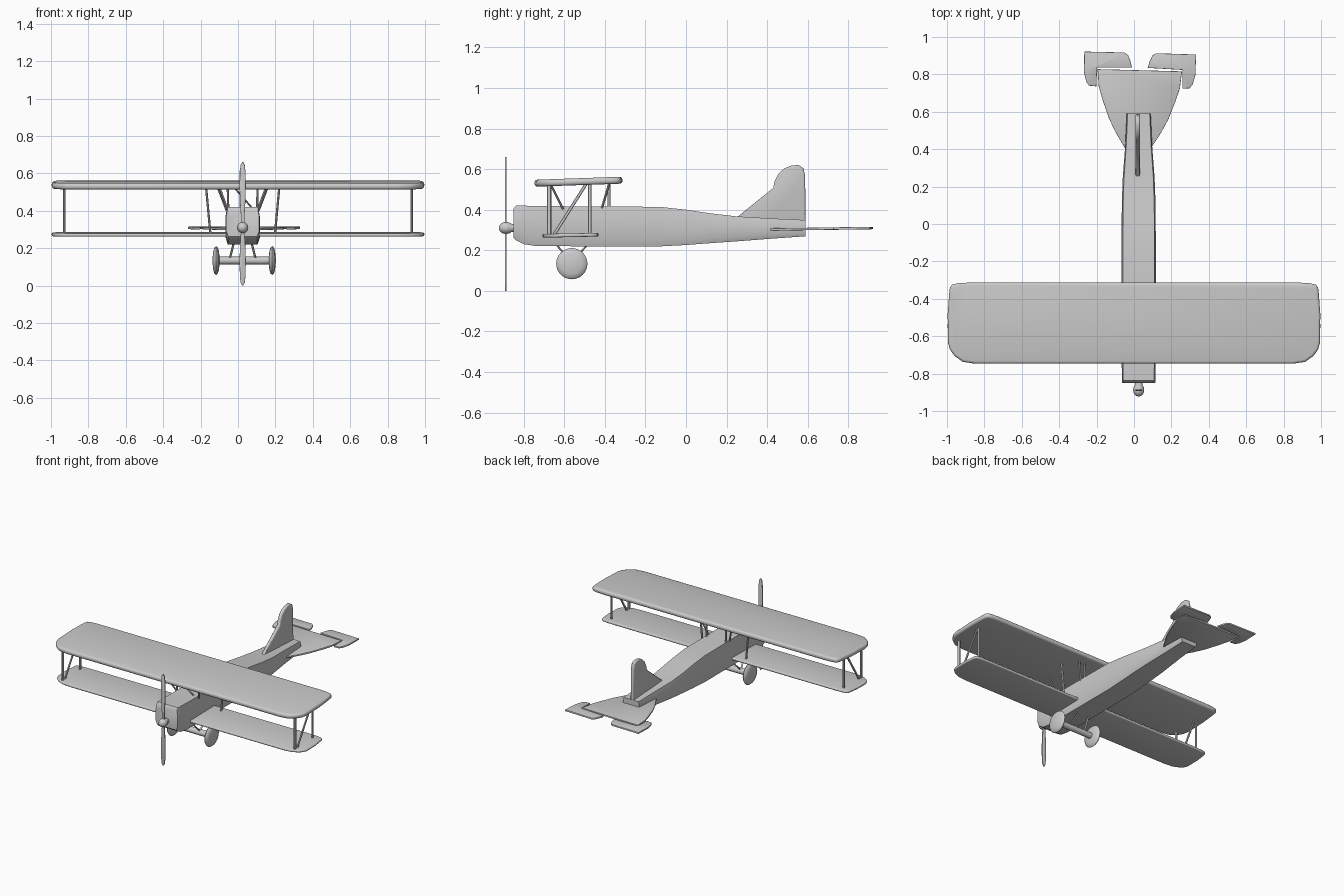
import bpy, bmesh, math
from mathutils import Vector, Matrix

if "Cube" in bpy.data.objects:
    bpy.data.objects.remove(bpy.data.objects["Cube"])

CX = 0.025  # centre line of fuselage


def finish(name, bm, smooth=True):
    bmesh.ops.recalc_face_normals(bm, faces=bm.faces[:])
    me = bpy.data.meshes.new(name)
    bm.to_mesh(me)
    bm.free()
    ob = bpy.data.objects.new(name, me)
    bpy.context.collection.objects.link(ob)
    if smooth:
        bpy.ops.object.select_all(action='DESELECT')
        ob.select_set(True)
        bpy.context.view_layer.objects.active = ob
        bpy.ops.object.shade_smooth_by_angle(angle=math.radians(40))
    return ob


def plate(name, pts, thick, bevel=0.0, segs=3):
    """Flat outline in XY, thickened evenly about z = 0, with rounded rims."""
    bm = bmesh.new()
    f = bm.faces.new([bm.verts.new((x, y, -thick / 2)) for x, y in pts])
    ext = bmesh.ops.extrude_face_region(bm, geom=[f])
    bmesh.ops.translate(bm, vec=(0, 0, thick),
                        verts=[g for g in ext['geom'] if isinstance(g, bmesh.types.BMVert)])
    bmesh.ops.recalc_face_normals(bm, faces=bm.faces[:])
    if bevel:
        rim = [e for e in bm.edges if abs(e.verts[0].co.z - e.verts[1].co.z) < 1e-6]
        bmesh.ops.bevel(bm, geom=rim, offset=bevel, segments=segs, affect='EDGES', profile=0.5)
    return finish(name, bm)


def loft(name, rings, smooth=True):
    bm = bmesh.new()
    rows = [[bm.verts.new(p) for p in r] for r in rings]
    n = len(rows[0])
    for a, b in zip(rows, rows[1:]):
        for i in range(n):
            bm.faces.new((a[i], a[(i + 1) % n], b[(i + 1) % n], b[i]))
    bm.faces.new(rows[0])
    bm.faces.new(rows[-1])
    return finish(name, bm, smooth)


def lathe(name, prof, centre, axis, n=24):
    """Turn (radius, distance) pairs around the x or y axis."""
    rings = []
    for r, d in prof:
        ring = []
        for i in range(n):
            a = 2 * math.pi * i / n
            u, v = r * math.cos(a), r * math.sin(a)
            ring.append(Vector((d, u, v) if axis == 'x' else (u, d, v)) + Vector(centre))
        rings.append(ring)
    return loft(name, rings)


def strut(name, a, b, ry=0.008, rx=0.006):
    """Streamlined rod between two points, deeper fore and aft."""
    rings = [[Vector(p) + Vector((rx * math.cos(i * math.pi / 4), ry * math.sin(i * math.pi / 4), 0))
              for i in range(8)] for p in (a, b)]
    return loft(name, rings)


def mirrored(half):
    return half + [(-x, y) for x, y in reversed(half)]


# wings
half = [(0.85, -0.217), (0.915, -0.207), (0.96, -0.175), (0.985, -0.14), (0.995, -0.1),
        (0.996, 0.05), (0.988, 0.16), (0.984, 0.19), (0.972, 0.206), (0.94, 0.213), (0.88, 0.217)]
upper = plate("upper_wing", mirrored(half), 0.034, 0.014)
upper.location = (0, -0.53, 0.538)
upper.rotation_euler.x = 0.035
lower = plate("lower_wing", mirrored([(x, y * 0.64) for x, y in half]), 0.018, 0.007)
lower.location = (0, -0.569, 0.274)
lower.rotation_euler.x = 0.02

# fuselage: y, half width, bottom, top
stations = [(-0.85, 0.088, 0.262, 0.405), (-0.838, 0.09, 0.25, 0.42), (-0.80, 0.09, 0.23, 0.42),
            (-0.74, 0.091, 0.221, 0.418), (-0.45, 0.092, 0.219, 0.416), (-0.13, 0.092, 0.219, 0.414),
            (0.0, 0.091, 0.226, 0.40), (0.12, 0.09, 0.235, 0.382), (0.25, 0.085, 0.244, 0.367),
            (0.42, 0.072, 0.257, 0.357), (0.59, 0.064, 0.269, 0.349)]
rings = []
for y, w, b, t in stations:
    sec = [(0.86, b), (1.0, b + (t - b) * 0.2), (1.0, b + (t - b) * 0.75), (0.92, t)]
    rings.append([(CX + w * k, y, z) for k, z in sec] +
                 [(CX - w * k, y, z) for k, z in reversed(sec)])
loft("fuselage", rings)

# tail fin: outline drawn as (y, z), stood upright
fin = plate("tail_fin", [(0.25, 0.362), (0.43, 0.507), (0.437, 0.54), (0.455, 0.577), (0.485, 0.604),
                         (0.52, 0.618), (0.555, 0.62), (0.578, 0.605), (0.587, 0.57), (0.59, 0.34),
                         (0.4, 0.34)], 0.026, 0.009)
fin.matrix_world = Matrix(((0, 0, 1, CX - 0.005), (1, 0, 0, 0), (0, 1, 0, 0), (0, 0, 0, 1)))

# tailplane and elevators, slightly yawed
def place_tail(ob):
    ob.location = (CX, 0.6, 0.305)
    ob.rotation_euler = (0.015, 0, -0.026)

place_tail(plate("tailplane", mirrored([(0.06, -0.21), (0.085, -0.17), (0.125, -0.105), (0.16, -0.035),
                                        (0.195, 0.06), (0.217, 0.13), (0.226, 0.222)]), 0.012, 0.003, 2))
elev = [(0.042, 0.236), (0.228, 0.23), (0.23, 0.13), (0.27, 0.133), (0.285, 0.155),
        (0.298, 0.205), (0.299, 0.314), (0.085, 0.315), (0.065, 0.302), (0.052, 0.272)]
for s, side in ((-1, "left"), (1, "right")):
    place_tail(plate(side + "_elevator", [(s * x, y) for x, y in elev], 0.012, 0.003, 2))

# propeller and hub
blade = [(0.0, 0.010), (0.05, 0.010), (0.11, 0.014), (0.2, 0.017), (0.28, 0.015), (0.315, 0.011), (0.33, 0.003)]
side = [(w, z) for z, w in blade[1:]]
outline = [(-w, -z) for w, z in reversed(side)]
outline = ([(w, -z) for w, z in side][::-1] + side + [(-w, z) for w, z in reversed(side)] +
           [(-w, -z) for w, z in side])
prop = plate("propeller", outline, 0.008, 0.002, 2)
prop.location = (CX, -0.888, 0.33)
prop.rotation_euler.x = math.pi / 2
lathe("propeller_hub", [(0.004, -0.922), (0.017, -0.917), (0.026, -0.905), (0.03, -0.888),
                        (0.027, -0.872), (0.02, -0.86), (0.02, -0.84)], (CX, 0, 0.31), 'y')

# undercarriage
WY, WZ = -0.563, 0.134
lathe("axle", [(0.021, -0.15), (0.021, 0.15)], (CX + 0.008, WY, WZ), 'x', 16)
for s, side in ((-1, "left"), (1, "right")):
    lathe(side + "_wheel", [(0.015, -0.019), (0.05, -0.015), (0.07, -0.009), (0.077, 0),
                            (0.07, 0.009), (0.05, 0.015), (0.015, 0.019)],
          (CX + 0.008 + s * 0.15, WY, WZ), 'x', 32)
    for y, end in ((-0.65, "front"), (-0.475, "rear")):
        strut(f"{side}_{end}_gear_strut", (CX + s * 0.07, WY, 0.14), (CX + s * 0.045, y, 0.24), 0.006)

# wing struts on both sides
    x = s * 0.928
    strut(side + "_outer_front_strut", (x, -0.675, 0.27), (x, -0.675, 0.53), 0.011, 0.007)
    strut(side + "_outer_rear_strut", (x, -0.475, 0.27), (x, -0.475, 0.54), 0.009, 0.007)
    strut(side + "_outer_diagonal", (x, -0.655, 0.27), (x, -0.485, 0.538), 0.009, 0.006)
    strut(side + "_inner_strut", (CX + s * 0.172, -0.475, 0.27), (CX + s * 0.197, -0.475, 0.54), 0.008)
    strut(side + "_front_brace", (CX + s * 0.085, -0.605, 0.40), (CX + s * 0.135, -0.67, 0.53), 0.006)
    strut(side + "_rear_post", (CX + s * 0.077, -0.38, 0.40), (CX + s * 0.08, -0.38, 0.54), 0.007)
    strut(side + "_rear_brace", (CX + s * 0.075, -0.42, 0.39), (CX + s * 0.13, -0.375, 0.54), 0.006)
strut("centre_diagonal", (CX + 0.055, -0.61, 0.41), (CX - 0.05, -0.67, 0.53), 0.006)
